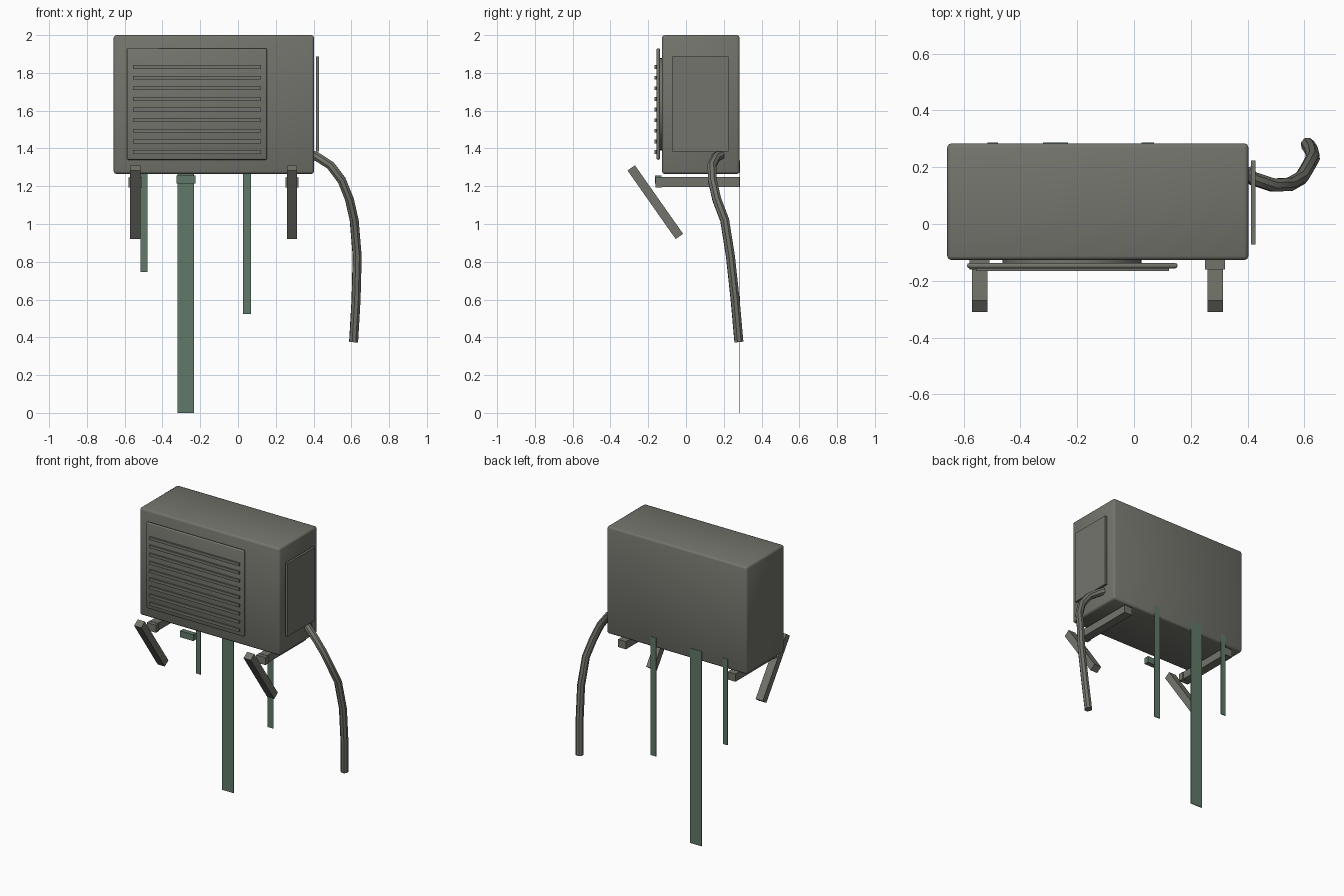
import bpy
import bmesh
from math import atan2, hypot, pi, radians
from mathutils import Matrix

cube = bpy.data.objects.get("Cube")
if cube:
    bpy.data.objects.remove(cube, do_unlink=True)


def material(name, rgb):
    mat = bpy.data.materials.new(name)
    mat.use_nodes = True
    colour = (*rgb, 1)
    mat.diffuse_color = colour
    mat.node_tree.nodes["Principled BSDF"].inputs["Base Color"].default_value = colour
    return mat


GREY = material("warm grey metal", (0.17, 0.175, 0.148))
GREEN = material("dull green streak", (0.115, 0.19, 0.14))


def add(name, mesh, mat):
    mesh.materials.append(mat)
    obj = bpy.data.objects.new(name, mesh)
    bpy.context.collection.objects.link(obj)
    return obj


def smooth(obj, angle):
    bpy.ops.object.select_all(action="DESELECT")
    obj.select_set(True)
    bpy.context.view_layer.objects.active = obj
    bpy.ops.object.shade_smooth_by_angle(angle=radians(angle))


def box(name, xs, ys, zs, mat=GREY, bevel=0, tilt=0):
    """Box between pairs of limits, optionally bevelled or tilted about x."""
    size = [b - a for a, b in (xs, ys, zs)]
    mid = [(a + b) / 2 for a, b in (xs, ys, zs)]
    bm = bmesh.new()
    bmesh.ops.create_cube(bm, size=1)
    bmesh.ops.scale(bm, vec=size, verts=bm.verts)
    if bevel:
        bmesh.ops.bevel(bm, geom=bm.edges[:], offset=bevel, segments=2,
                        profile=0.5, affect="EDGES")
    bmesh.ops.transform(bm, verts=bm.verts,
                        matrix=Matrix.Translation(mid) @ Matrix.Rotation(tilt, 4, "X"))
    mesh = bpy.data.meshes.new(name)
    bm.to_mesh(mesh)
    bm.free()
    obj = add(name, mesh, mat)
    if bevel:
        smooth(obj, 50)
    return obj


# Housing and service cover
box("housing", (-0.658, 0.403), (-0.127, 0.284), (1.265, 2), bevel=0.014)
box("side_cover", (0.413, 0.428), (-0.073, 0.224), (1.385, 1.886))

# Fan collar behind the grille
bm = bmesh.new()
bmesh.ops.create_cone(bm, cap_ends=True, segments=32, radius1=0.245, radius2=0.245,
                      depth=0.03, matrix=Matrix.Translation((-0.218, -0.125, 1.635))
                      @ Matrix.Rotation(pi / 2, 4, "X"))
mesh = bpy.data.meshes.new("fan_collar")
bm.to_mesh(mesh)
bm.free()
smooth(add("fan_collar", mesh, GREY), 30)

# Grille plate with its slats
box("grille_plate", (-0.588, 0.153), (-0.156, -0.138), (1.34, 1.93), bevel=0.007)
for i in range(9):
    z = 1.381 + i * 0.0562
    box(f"grille_slat_{i + 1}", (-0.557, 0.123), (-0.166, -0.15), (z - 0.01, z + 0.01))

# Wall brackets: arm, front lip and diagonal brace
top, low = (-0.29, 1.297), (-0.035, 0.934)
length = hypot(low[0] - top[0], low[1] - top[1])
lean = atan2(low[0] - top[0], top[1] - low[1])
my, mz = (top[0] + low[0]) / 2, (top[1] + low[1]) / 2
for side, x in (("right", -0.544), ("left", 0.286)):
    box(f"{side}_bracket_arm", (x - 0.03, x + 0.03), (-0.135, 0.284), (1.195, 1.248))
    box(f"{side}_bracket_lip", (x - 0.035, x + 0.035), (-0.161, -0.127), (1.194, 1.246))
    box(f"{side}_bracket_brace", (x - 0.027, x + 0.027), (my - 0.024, my + 0.024),
        (mz - length / 2, mz + length / 2), tilt=lean)

# Green front clip and streaks running down the wall
box("front_clip", (-0.325, -0.225), (-0.163, -0.13), (1.214, 1.258), GREEN)
for name, x0, x1, bottom in (("right", -0.516, -0.48, 0.745),
                             ("middle", -0.32, -0.232, 0),
                             ("left", 0.026, 0.07, 0.523)):
    box(f"{name}_wall_streak", (x0, x1), (0.282, 0.287), (bottom, 1.335), GREEN)

# Drain hose swept along a path
path = [(0.395, 0.185, 1.365), (0.42, 0.16, 1.355), (0.49, 0.137, 1.31),
        (0.55, 0.14, 1.23), (0.59, 0.163, 1.13), (0.615, 0.205, 1.02),
        (0.631, 0.235, 0.83), (0.625, 0.26, 0.6), (0.612, 0.28, 0.376)]
curve = bpy.data.curves.new("hose_path", "CURVE")
curve.dimensions = "3D"
curve.bevel_depth = 0.025
curve.bevel_resolution = 2
curve.use_fill_caps = True
spline = curve.splines.new("POLY")
spline.points.add(len(path) - 1)
for point, co in zip(spline.points, path):
    point.co = (*co, 1)
guide = bpy.data.objects.new("hose_path", curve)
bpy.context.collection.objects.link(guide)
bpy.context.view_layer.update()
mesh = bpy.data.meshes.new_from_object(
    guide.evaluated_get(bpy.context.evaluated_depsgraph_get()))
bpy.data.objects.remove(guide, do_unlink=True)
mesh.materials.clear()
hose = add("drain_hose", mesh, GREY)
smooth(hose, 30)
